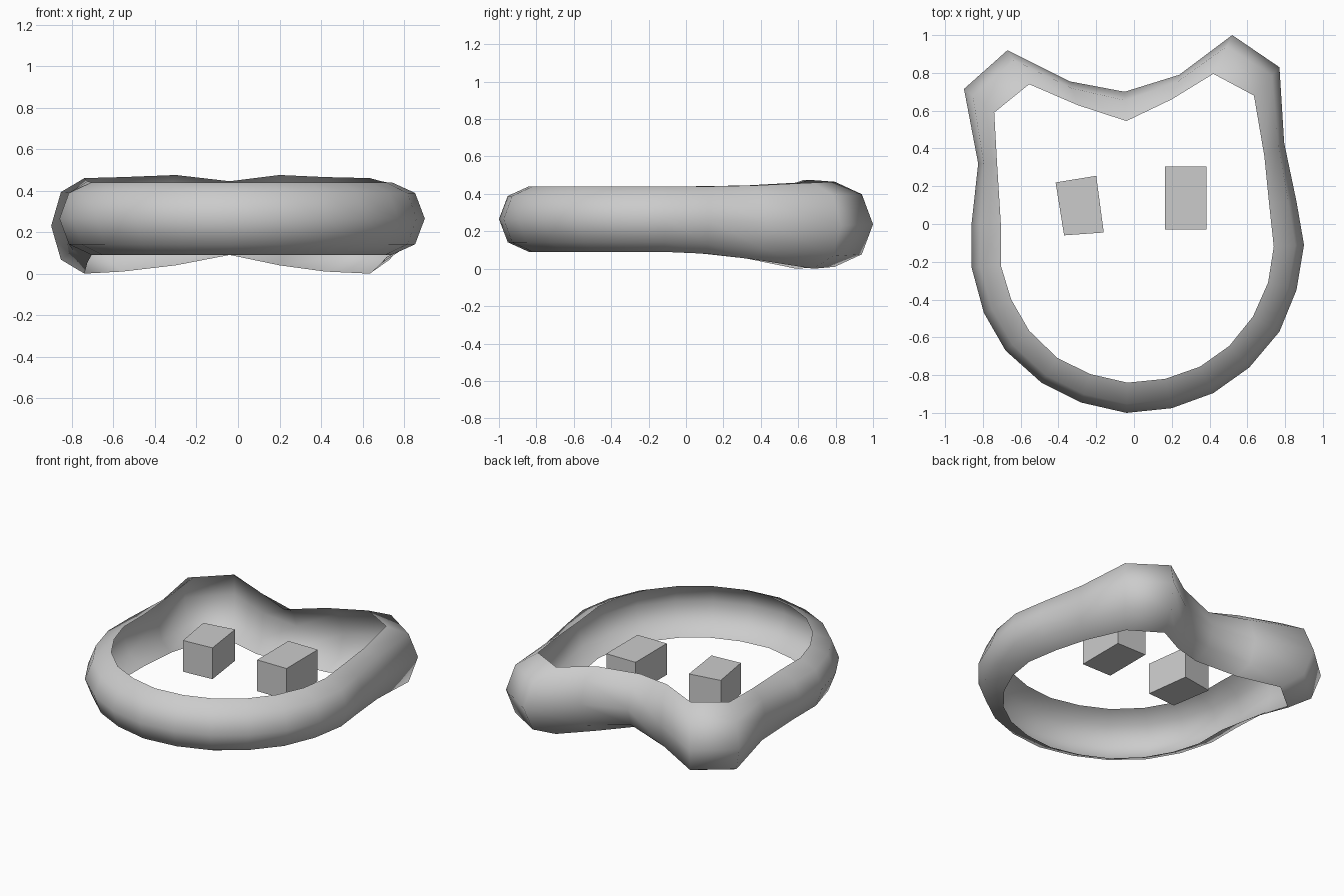
import bpy, math

if "Cube" in bpy.data.objects:
    bpy.data.objects.remove(bpy.data.objects["Cube"])

# outer rim (widest line) and inner rim, both going clockwise from the notch between the ears
OUTER = [(-.05, .70), (.24, .79), (.52, 1.0), (.77, .83), (.795, .43), (.86, .12),
         (.90, -.11), (.86, -.35), (.77, -.57), (.61, -.76), (.42, -.895), (.20, -.975),
         (-.04, -1.0), (-.28, -.945), (-.49, -.84), (-.68, -.67), (-.795, -.47), (-.86, -.23),
         (-.86, 0), (-.825, .32), (-.90, .715), (-.67, .92), (-.34, .755)]
INNER = [(-.04, .545), (.20, .66), (.42, .795), (.635, .68), (.69, .36), (.715, .11),
         (.74, -.12), (.71, -.31), (.63, -.49), (.505, -.645), (.35, -.755), (.165, -.82),
         (-.035, -.84), (-.23, -.795), (-.405, -.71), (-.555, -.565), (-.65, -.40), (-.705, -.22),
         (-.705, 0), (-.725, .32), (-.74, .59), (-.555, .74), (-.30, .63)]
# bottom and top height where the band swells toward the ears
HEIGHTS = {0: (.09, .445), 1: (.04, .475), 2: (.01, .465), 3: (0, .46), 4: (.05, .445),
           5: (.08, .44), 19: (.055, .445), 20: (0, .46), 21: (.01, .465), 22: (.04, .475)}


def make(name, verts, faces, smooth):
    me = bpy.data.meshes.new(name)
    me.from_pydata(verts, [], faces)
    me.polygons.foreach_set("use_smooth", [smooth] * len(me.polygons))
    ob = bpy.data.objects.new(name, me)
    bpy.context.collection.objects.link(ob)
    return ob


# head band: open half-round channel, bulging outward
STEPS = 5
verts, faces = [], []
n = len(OUTER)
for i, (o, p) in enumerate(zip(OUTER, INNER)):
    lo, hi = HEIGHTS.get(i, (.09, .44))
    for k in range(STEPS):
        a = math.pi * (k / (STEPS - 1) - .5)
        t = math.cos(a)
        verts.append((p[0] + (o[0] - p[0]) * t, p[1] + (o[1] - p[1]) * t,
                      (lo + hi) / 2 + (hi - lo) / 2 * math.sin(a)))
for i in range(n):
    j = (i + 1) % n
    for k in range(STEPS - 1):
        faces.append((i * STEPS + k, i * STEPS + k + 1, j * STEPS + k + 1, j * STEPS + k))
make("head_band", verts, faces, True)


# eyes: floating blocks
def block(name, corners, z0, z1):
    v = [(x, y, z) for z in (z0, z1) for x, y in corners]
    f = [(3, 2, 1, 0), (4, 5, 6, 7)] + [(i, (i + 1) % 4, (i + 1) % 4 + 4, i + 4) for i in range(4)]
    make(name, v, f, False)


block("left_eye", [(-.37, -.06), (-.16, -.045), (-.20, .255), (-.415, .22)], .165, .377)
block("right_eye", [(.165, -.03), (.385, -.03), (.385, .305), (.165, .305)], .165, .377)
